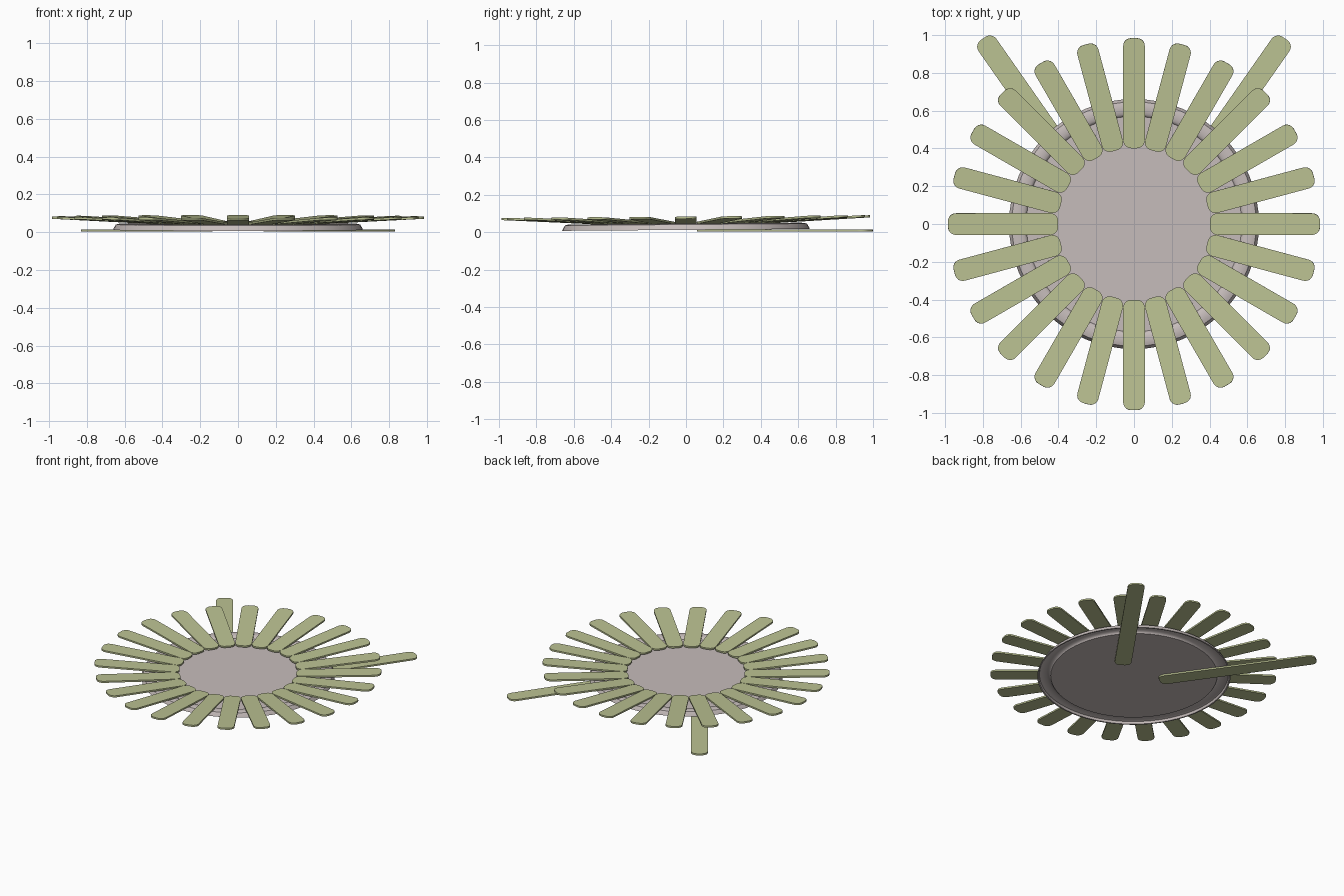
import bpy
import bmesh
from math import sin, cos, pi, radians, atan2
from mathutils import Matrix, Vector

cube = bpy.data.objects.get("Cube")
if cube:
    bpy.data.objects.remove(cube, do_unlink=True)


def make_material(name, rgb):
    mat = bpy.data.materials.new(name)
    mat.use_nodes = True
    mat.diffuse_color = (*rgb, 1)
    mat.node_tree.nodes["Principled BSDF"].inputs["Base Color"].default_value = (*rgb, 1)
    return mat


stick_green = make_material("pale sage green", (0.50, 0.54, 0.29))
plate_grey = make_material("warm light grey", (0.57, 0.51, 0.50))

WIDTH, THICK, CORNER = 0.115, 0.012, 0.042
TILT = Matrix.Rotation(0.0075, 4, "X")  # plate and sticks lean slightly forward


def add_object(name, bm, material):
    bmesh.ops.recalc_face_normals(bm, faces=bm.faces)
    mesh = bpy.data.meshes.new(name)
    bm.to_mesh(mesh)
    bm.free()
    mesh.materials.append(material)
    obj = bpy.data.objects.new(name, mesh)
    bpy.context.collection.objects.link(obj)
    bpy.ops.object.select_all(action="DESELECT")
    obj.select_set(True)
    bpy.context.view_layer.objects.active = obj
    bpy.ops.object.shade_smooth_by_angle(angle=radians(40))
    return obj


def stick(name, length, matrix):
    """Flat bar with rounded corners, running along +x from the origin."""
    bm = bmesh.new()
    half = WIDTH / 2 - CORNER
    centres = [(length - CORNER, half), (CORNER, half),
               (CORNER, -half), (length - CORNER, -half)]
    outline = []
    for quarter, (cx, cy) in enumerate(centres):
        for step in range(6):
            a = (quarter + step / 5) * pi / 2
            outline.append(bm.verts.new((cx + CORNER * cos(a), cy + CORNER * sin(a), 0)))
    face = bm.faces.new(outline)
    top = bmesh.ops.extrude_face_region(bm, geom=[face])["geom"]
    bmesh.ops.translate(bm, vec=(0, 0, THICK),
                        verts=[v for v in top if isinstance(v, bmesh.types.BMVert)])
    bm.transform(matrix)
    return add_object(name, bm, stick_green)


# Plate: thin shell with a rolled rim, revolved around z
rim = [(0.57 + 0.045 * (1 - cos(t * pi / 8)), 0.028 + 0.018 * sin(t * pi / 8))
       for t in range(7)]
upper = [(0, 0.028)] + rim + [(0.658, 0.022), (0.662, 0.012)]
lower = [(0.652, 0.012)] + [(r, z - 0.012) for r, z in reversed(rim)] + [(0, 0.016)]
bm = bmesh.new()
points = [bm.verts.new((r, 0, z)) for r, z in upper + lower]
edges = [bm.edges.new(pair) for pair in zip(points, points[1:])]
bmesh.ops.spin(bm, geom=points + edges, cent=(0, 0, 0), axis=(0, 0, 1),
               angle=2 * pi, steps=64)
bmesh.ops.remove_doubles(bm, verts=bm.verts, dist=0.0001)
bm.transform(TILT)
add_object("plate", bm, plate_grey)

# Ring of radiating sticks, rising outward
COUNT = 24
for i in range(COUNT):
    place = (TILT @ Matrix.Rotation(2 * pi * i / COUNT, 4, "Z")
             @ Matrix.Translation((0.402, 0, 0.041)) @ Matrix.Rotation(radians(-3), 4, "Y"))
    stick(f"radial_stick_{i + 1}", 0.584, place)

# Two longer legs lying flat beneath the plate at the back
for side, name in ((1, "left_leg"), (-1, "right_leg")):
    start, end = Vector((0.165 * side, 0.075, 0)), Vector((0.80 * side, 0.982, 0))
    run = end - start
    stick(name, run.length,
          Matrix.Translation(start + Vector((0, 0, 0.003))) @ Matrix.Rotation(atan2(run.y, run.x), 4, "Z"))
